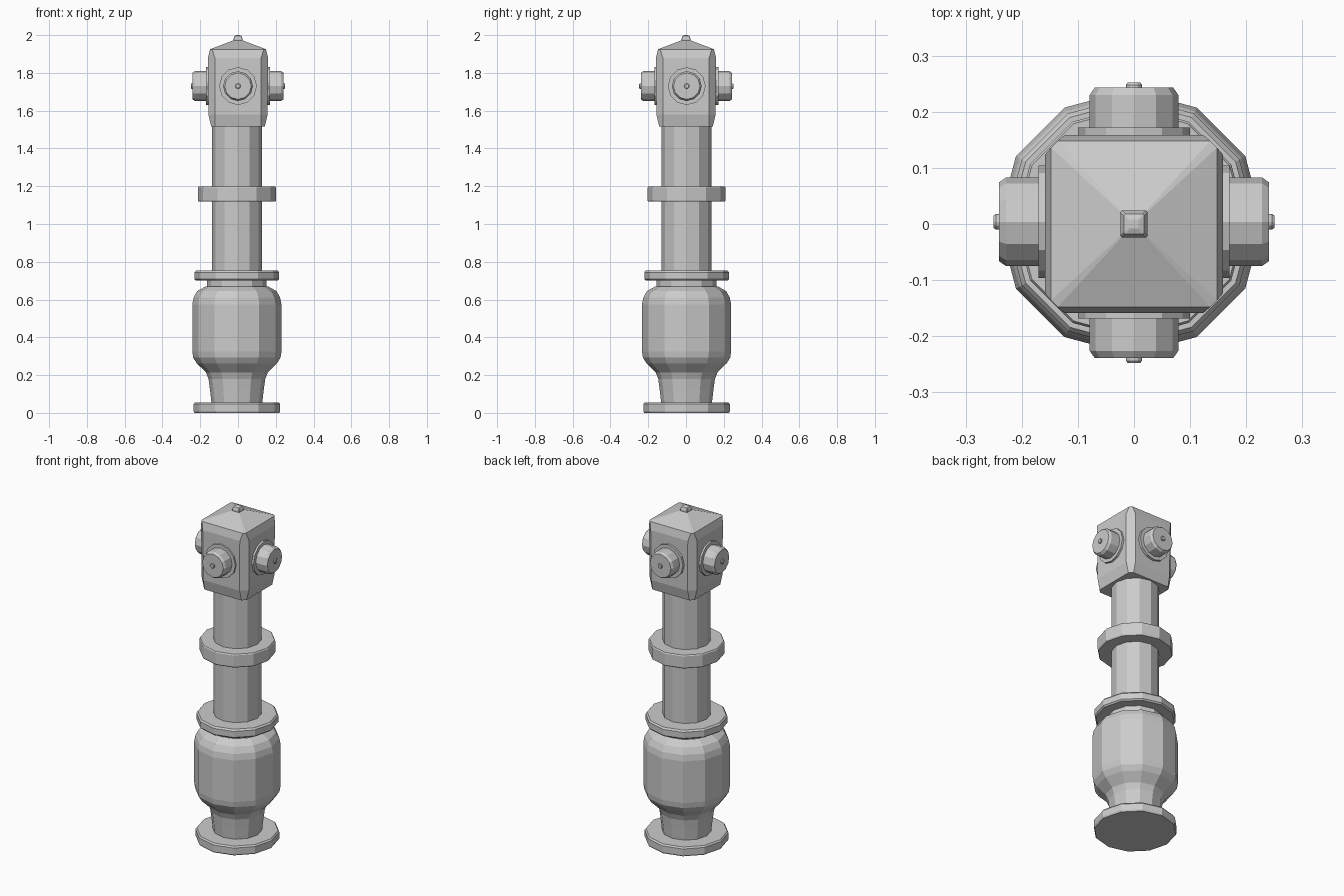
import bpy, bmesh
from math import sin, cos, pi
from mathutils import Matrix, Vector

if "Cube" in bpy.data.objects:
    bpy.data.objects.remove(bpy.data.objects["Cube"])


def loft(name, rings, matrix=Matrix()):
    """Skin a stack of equal-length point rings and cap both ends."""
    bm = bmesh.new()
    loops = [[bm.verts.new(matrix @ Vector(p)) for p in ring] for ring in rings]
    n = len(loops[0])
    for a, b in zip(loops, loops[1:]):
        for i in range(n):
            j = (i + 1) % n
            bm.faces.new((a[i], a[j], b[j], b[i]))
    bm.faces.new(loops[0][::-1])
    bm.faces.new(loops[-1])
    bmesh.ops.recalc_face_normals(bm, faces=bm.faces)
    mesh = bpy.data.meshes.new(name)
    bm.to_mesh(mesh)
    bm.free()
    obj = bpy.data.objects.new(name, mesh)
    bpy.context.collection.objects.link(obj)
    return obj


def lathe(name, profile, matrix=Matrix(), sides=12):
    """Turned part from (radius, height) points."""
    return loft(name, [[(r * cos(2 * pi * i / sides), r * sin(2 * pi * i / sides), z)
                        for i in range(sides)] for r, z in profile], matrix)


def octo(h, c, z):
    """Square of half-width h with corners cut by c."""
    k = h - c
    return [(h, -k, z), (h, k, z), (k, h, z), (-k, h, z),
            (-h, k, z), (-h, -k, z), (-k, -h, z), (k, -h, z)]


body = Matrix.Translation((-0.006, 0.003, 0))

# Foot, bulbous lower body and collars
lathe("base_flange", [(0.224, 0), (0.229, 0.008), (0.229, 0.046), (0.222, 0.055)], body)
lathe("lower_body", [(0.134, 0.05), (0.142, 0.12), (0.15, 0.18), (0.164, 0.215),
                     (0.212, 0.262), (0.231, 0.292), (0.236, 0.325), (0.236, 0.575),
                     (0.229, 0.61), (0.21, 0.645), (0.165, 0.67)], body)
lathe("neck", [(0.158, 0.66), (0.158, 0.705)], body)
lathe("upper_flange", [(0.216, 0.7), (0.224, 0.708), (0.224, 0.744), (0.216, 0.754)], body)

# Column with its ring
lathe("column", [(0.132, 0.74), (0.132, 1.53)], body)
lathe("column_ring", [(0.203, 1.118), (0.207, 1.125), (0.207, 1.192), (0.203, 1.198)], body)

# Chamfered square head with pyramid roof
loft("head", [octo(0.142, 0.02, 1.517), octo(0.157, 0.036, 1.58),
              octo(0.159, 0.036, 1.88), octo(0.148, 0.012, 1.925),
              octo(0.022, 0.002, 1.973)])
loft("top_knob", [octo(0.024, 0.003, 1.962), octo(0.024, 0.003, 1.982),
                  octo(0.018, 0.003, 1.996), octo(0.008, 0.002, 2.0)])

# Four outlets around the head
for i, side in enumerate(("right", "back", "left", "front")):
    m = (Matrix.Translation((0, 0.004 if i % 2 == 0 else 0.002, 1.73))
         @ Matrix.Rotation(i * pi / 2, 4, 'Z') @ Matrix.Rotation(pi / 2, 4, 'Y'))
    lathe(side + "_outlet_plate", [(0.1, 0.14), (0.1, 0.17)], m)
    lathe(side + "_outlet_cap", [(0.079, 0.15), (0.079, 0.228), (0.07, 0.241)], m)
    lathe(side + "_outlet_pin", [(0.014, 0.235), (0.014, 0.246), (0.011, 0.25)], m)
